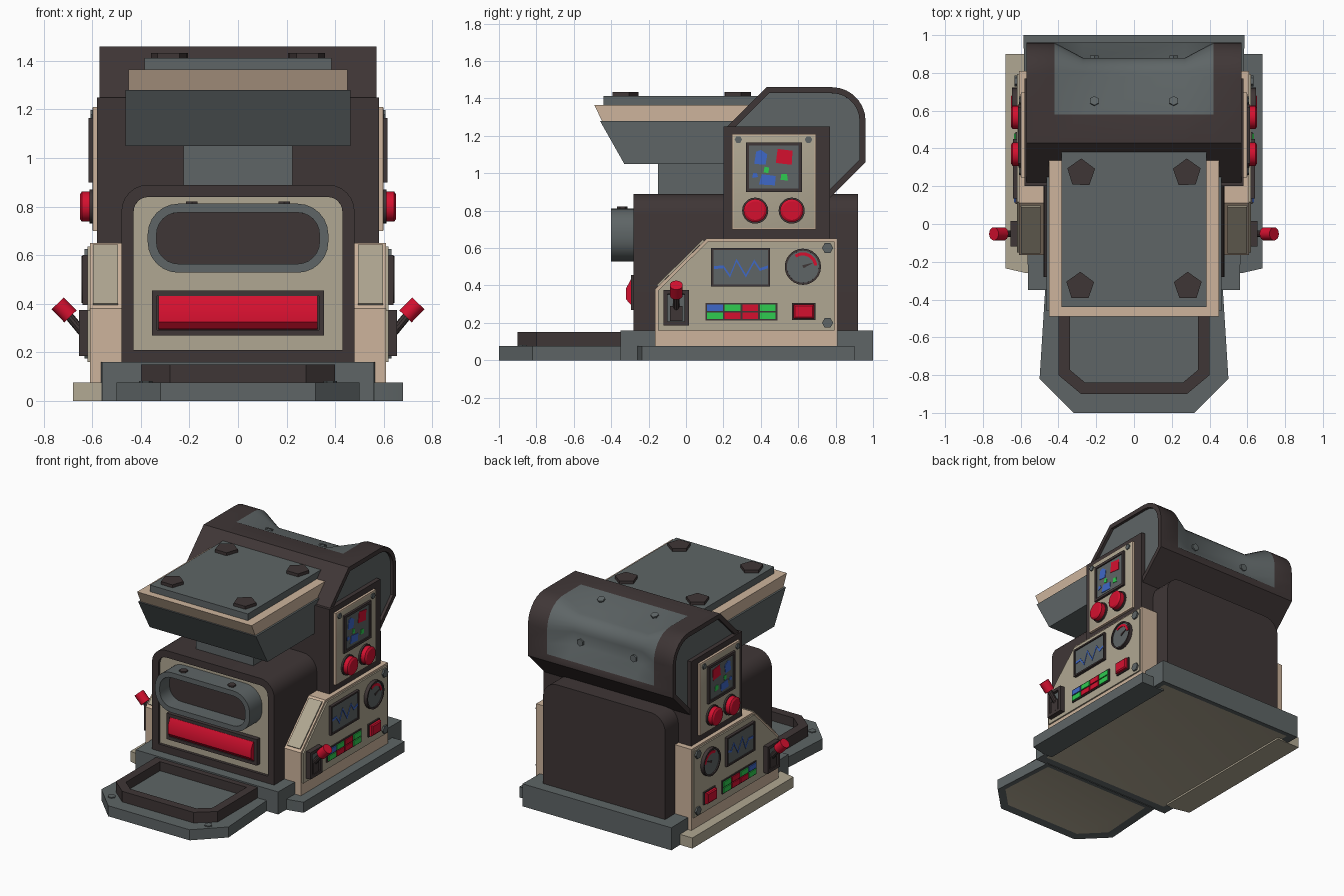
import bpy, bmesh, math
from mathutils import Vector

if "Cube" in bpy.data.objects:
    bpy.data.objects.remove(bpy.data.objects["Cube"])

def mat(name, hexa):
    m = bpy.data.materials.new(name)
    c = [int(hexa[i:i + 2], 16) / 255 for i in (0, 2, 4)]
    m.diffuse_color = [v / 12.92 if v <= 0.04045 else ((v + 0.055) / 1.055) ** 2.4 for v in c] + [1]
    m.use_nodes = True
    m.node_tree.nodes["Principled BSDF"].inputs["Base Color"].default_value = m.diffuse_color
    return m

BROWN, GRAY = mat("dark brown", "3F3636"), mat("slate gray", "5E6566")
PINK, BEIGE = mat("warm beige", "CDB49C"), mat("gray beige", "B0A792")
RED, BLUE, GREEN = mat("red", "D5102F"), mat("blue", "3F68C8"), mat("green", "2ECC50")

def finish(name, bm, mats):
    me = bpy.data.meshes.new(name)
    bm.to_mesh(me)
    bm.free()
    for m in mats:
        me.materials.append(m)
    me.shade_smooth()
    me.set_sharp_from_angle(angle=math.radians(32))
    ob = bpy.data.objects.new(name, me)
    bpy.context.collection.objects.link(ob)
    return ob

def prism(name, pts, axis, a, b, m, insets=()):
    """Extrude a 2D outline along an axis; insets = (end, thickness, depth, material)."""
    place = {"x": lambda p, t: (t, *p), "y": lambda p, t: (p[0], t, p[1]), "z": lambda p, t: (*p, t)}[axis]
    bm = bmesh.new()
    rings = [[bm.verts.new(place(p, t)) for p in pts] for t in (a, b)]
    caps = [bm.faces.new(r) for r in rings]
    n = len(pts)
    for i in range(n):
        j = (i + 1) % n
        bm.faces.new((rings[0][i], rings[0][j], rings[1][j], rings[1][i]))
    bmesh.ops.recalc_face_normals(bm, faces=bm.faces)
    mats = [m]
    for end, thick, depth, im in insets:
        bmesh.ops.inset_individual(bm, faces=[caps[end]], thickness=thick, depth=depth, use_even_offset=True)
        if im not in mats:
            mats.append(im)
        caps[end].material_index = mats.index(im)
    return finish(name, bm, mats)

def sides(name, pts, a, b, m, insets=()):
    """Same prism on the right and left flank."""
    for s, label in ((1, "right_"), (-1, "left_")):
        prism(label + name, pts, "x", s * a, s * b, m, insets)

def rod(name, p0, p1, r, m, n=16):
    p0, p1 = Vector(p0), Vector(p1)
    d = p1 - p0
    bm = bmesh.new()
    bmesh.ops.create_cone(bm, cap_ends=True, segments=n, radius1=r, radius2=r, depth=d.length)
    bm.transform(d.to_track_quat("Z", "Y").to_matrix().to_4x4())
    bmesh.ops.translate(bm, vec=(p0 + p1) / 2, verts=bm.verts)
    finish(name, bm, [m])

def rect(a0, a1, b0, b1):
    return [(a0, b0), (a1, b0), (a1, b1), (a0, b1)]

def ngon(cx, cy, r, n, rot=0.0):
    return [(cx + r * math.cos(rot + i * math.tau / n), cy + r * math.sin(rot + i * math.tau / n)) for i in range(n)]

def arc(cx, cy, r, a0, a1, n):
    return [(cx + r * math.cos(math.radians(a0 + (a1 - a0) * i / n)),
             cy + r * math.sin(math.radians(a0 + (a1 - a0) * i / n))) for i in range(n + 1)]

def sym(half):
    return half + [(-x, y) for x, y in reversed(half)]

# Base, front tray and side skirts
prism("base", [(-0.56, -0.35), (0.56, -0.35), (0.585, 1), (-0.585, 1)], "z", 0, 0.16, GRAY, [(0, 0.05, -0.012, BEIGE)])
prism("tray", sym([(0.47, -0.34), (0.5, -0.82), (0.32, -1)]), "z", 0, 0.075, GRAY, [(0, 0.05, -0.012, BEIGE)])
prism("tray_rim", sym([(0.4, -0.33), (0.4, -0.8), (0.28, -0.9)]), "z", 0.07, 0.15, BROWN,
      [(1, 0.06, 0, BROWN), (1, 0.0001, -0.065, GRAY)])
skirt = [(0.5, -0.26), (0.57, -0.26), (0.68, -0.235), (0.68, 0.9), (0.5, 0.9)]
prism("right_skirt", skirt, "z", 0, 0.075, GRAY)
prism("left_skirt", [(-x, y) for x, y in skirt], "z", 0, 0.075, BEIGE)

# Main body with recessed front face
body = [(-0.48, 0.16), (0.48, 0.16)] + arc(0.37, 0.78, 0.11, 0, 90, 6) + arc(-0.37, 0.78, 0.11, 90, 180, 6)
prism("body", body, "y", -0.28, 0.92, BROWN, [(0, 0.05, 0, BROWN), (0, 0.0001, -0.02, BEIGE)])

# Oval spout ring and its screws
oval = []
for cx, cz, a in ((0.245, 0.685, 0), (-0.245, 0.685, 90), (-0.245, 0.655, 180), (0.245, 0.655, 270)):
    oval += arc(cx, cz, 0.127, a, a + 90, 6)
prism("spout_ring", oval, "y", -0.40, -0.25, GRAY, [(0, 0.036, 0, GRAY), (0, 0.0001, -0.11, BROWN)])
for x in (-0.19, 0.19):
    rod("ring_screw", (x, -0.34, 0.80), (x, -0.34, 0.822), 0.028, BROWN, 6)

# Red front bar in its frame
prism("bar_frame", rect(-0.355, 0.355, 0.27, 0.455), "y", -0.295, -0.25, BROWN,
      [(0, 0.022, 0, BROWN), (0, 0.0001, -0.02, BROWN)])
prism("red_bar", [(-0.26, 0.293), (-0.295, 0.297), (-0.32, 0.325), (-0.32, 0.385), (-0.295, 0.432), (-0.26, 0.435)],
      "x", -0.327, 0.327, RED)

# Hood: cross-sections along x, with a scooped gray recess at the back
head = [(0.2, 0.87), (0.2, 1.23), (0.43, 1.46), (0.58, 1.46)]
tail = [(0.96, 1.11), (0.96, 1.06), (0.77, 0.87)]
full = head + arc(0.78, 1.28, 0.18, 90, 0, 7) + [(0.96, 1.19)] + tail
scoop = head + arc(0.78, 1.28, 0.10, 90, 0, 7) + [(0.88, 1.19)] + tail
bm = bmesh.new()
xs = (-0.57, -0.42, -0.27, 0.27, 0.42, 0.57)
secs = [[bm.verts.new((x, *p)) for p in (scoop if abs(x) < 0.3 else full)] for x in xs]
n = len(full)
for k in range(5):
    for i in range(n):
        j = (i + 1) % n
        f = bm.faces.new((secs[k][i], secs[k][j], secs[k + 1][j], secs[k + 1][i]))
        f.material_index = int(1 <= k <= 3 and 3 <= i < n - 3)
ends = [bm.faces.new(secs[0]), bm.faces.new(secs[-1])]
bmesh.ops.recalc_face_normals(bm, faces=bm.faces)
bmesh.ops.inset_individual(bm, faces=ends, thickness=0.032, use_even_offset=True)
bmesh.ops.inset_individual(bm, faces=ends, thickness=0.0001, depth=-0.02)
for f in ends:
    f.material_index = 1
finish("hood", bm, [BROWN, GRAY])
for x in (-0.21, 0.21):
    rod("scoop_top_screw", (x, 0.645, 1.42), (x, 0.653, 1.443), 0.026, GRAY, 6)
    rod("scoop_back_screw", (x, 0.87, 1.22), (x, 0.892, 1.22), 0.026, GRAY, 6)

# Hopper: neck, trough, band, lid and lid bolts
prism("hopper_neck", rect(-0.225, 0.225, -0.15, 0.25), "z", 0.86, 1.07, GRAY)
prism("hopper_trough", [(-0.46, 1.28), (-0.33, 1.05), (0.25, 1.05), (0.25, 1.28)], "x", -0.463, 0.463, GRAY)
prism("hopper_band", [(-0.45, 1.28), (-0.49, 1.365), (0.34, 1.365), (0.34, 1.28)], "x", -0.45, 0.45, PINK)
prism("hopper_lid", rect(-0.385, 0.385, -0.44, 0.39), "z", 1.36, 1.412, GRAY)
for x, y in ((-0.28, 0.27), (0.28, 0.27), (-0.285, -0.33), (0.285, -0.33)):
    prism("lid_bolt", ngon(x, y, 0.077, 5, 0.3 if x < 0 else 2.84), "z", 1.40, 1.433, BROWN)

# Upper side consoles
sides("upper_block", rect(0.2, 0.77, 0.64, 1.25), 0.4, 0.58, BROWN)
sides("upper_panel", rect(0.245, 0.695, 0.70, 1.21), 0.56, 0.597, PINK, [(1, 0.008, 0.003, BEIGE)])
sides("upper_screen", rect(0.32, 0.62, 0.9, 1.165), 0.58, 0.615, BROWN,
      [(1, 0.018, 0, BROWN), (1, 0.0001, -0.008, GRAY)])
blocks = (((0.365, 1.05), (0.425, 1.045), (0.435, 1.10), (0.40, 1.125), (0.375, 1.115), BLUE),
          ((0.48, 1.055), (0.565, 1.045), (0.57, 1.12), (0.49, 1.13), RED),
          ((0.415, 1.005), (0.44, 1.0), (0.445, 1.03), (0.42, 1.035), GREEN),
          ((0.39, 0.94), (0.475, 0.935), (0.48, 0.985), (0.405, 0.995), BLUE),
          ((0.505, 0.965), (0.545, 0.96), (0.54, 0.995), (0.51, 0.997), GREEN),
          ((0.355, 0.975), (0.385, 0.98), (0.38, 1.0), (0.358, 1.0), BLUE))
for *pts, m in blocks:
    sides("screen_block", pts, 0.604, 0.610, m)
for y in (0.37, 0.565):
    sides("button_collar", ngon(y, 0.8, 0.07, 20), 0.58, 0.612, BROWN)
    sides("round_button", ngon(y, 0.8, 0.062, 20), 0.6, 0.643, RED, [(1, 0.012, 0.008, RED)])
for y in (0.28, 0.655):
    sides("upper_screw", ngon(y, 1.18, 0.02, 6), 0.58, 0.608, GRAY)

# Lower side consoles: outer casing, faceplate and slope plate
sides("lower_casing", [(-0.165, 0.07), (-0.165, 0.38), (0.11, 0.65), (0.81, 0.65), (0.81, 0.07)], 0.46, 0.61, PINK)
sides("lower_faceplate", [(-0.15, 0.16), (-0.15, 0.372), (0.117, 0.636), (0.795, 0.636), (0.795, 0.16)], 0.6, 0.62, BEIGE)
sides("slope_plate", [(-0.15, 0.395), (-0.157, 0.402), (0.09, 0.645), (0.097, 0.638)], 0.495, 0.597, BEIGE)

# Wave screen
sides("wave_screen", rect(0.135, 0.45, 0.395, 0.6), 0.6, 0.64, BROWN, [(1, 0.011, 0, BROWN), (1, 0.0001, -0.008, GRAY)])
wave = [(0.15, 0.495), (0.2, 0.5), (0.235, 0.45), (0.27, 0.535), (0.32, 0.45), (0.365, 0.53), (0.395, 0.485), (0.44, 0.5)]
sides("wave_line", [(y, z + 0.008) for y, z in wave] + [(y, z - 0.008) for y, z in reversed(wave)], 0.630, 0.635, BLUE)

# Dial gauge
sides("gauge", ngon(0.625, 0.5, 0.097, 24), 0.6, 0.645, BROWN, [(1, 0.011, 0, BROWN), (1, 0.0001, -0.008, GRAY)])
sides("gauge_arc", arc(0.625, 0.5, 0.077, 5, 125, 10) + arc(0.625, 0.5, 0.06, 125, 5, 10), 0.635, 0.641, RED)
sides("gauge_needle", [(0.622, 0.508), (0.628, 0.492), (0.685, 0.523)], 0.635, 0.642, BROWN)

# Indicator lights
sides("light_frame", rect(0.105, 0.488, 0.213, 0.307), 0.6, 0.628, BROWN)
for row, colors in enumerate(((GREEN, RED, RED, GREEN), (BLUE, GREEN, RED, GREEN))):
    for col, m in enumerate(colors):
        y, z = 0.113 + col * 0.094, 0.22 + row * 0.043
        sides("indicator_light", rect(y, y + 0.084, z, z + 0.036), 0.62, 0.635, m)

# Square button and corner screws
sides("square_collar", rect(0.567, 0.692, 0.215, 0.305), 0.6, 0.63, BROWN)
sides("square_button", rect(0.575, 0.684, 0.222, 0.298), 0.62, 0.645, RED, [(1, 0.008, 0.006, RED)])
for z in (0.2, 0.6):
    sides("lower_screw", ngon(0.757, z, 0.03, 6), 0.6, 0.632, GRAY)

# Levers
sides("lever_housing", rect(-0.12, 0.015, 0.185, 0.375), 0.6, 0.655, BROWN,
      [(1, 0.022, 0, BROWN), (1, 0.0001, -0.02, GRAY)])
sides("lever_pivot", rect(-0.085, -0.02, 0.21, 0.29), 0.62, 0.652, BROWN)
for s in (1, -1):
    rod("lever_stick", (s * 0.63, -0.052, 0.27), (s * 0.70, -0.052, 0.355), 0.018, BROWN, 10)
    rod("lever_knob", (s * 0.69, -0.052, 0.348), (s * 0.742, -0.052, 0.402), 0.035, RED, 14)

# Tray screws
for x in (-0.38, 0.38):
    prism("tray_screw", ngon(x, -0.875, 0.027, 6), "z", 0.07, 0.082, GRAY)
